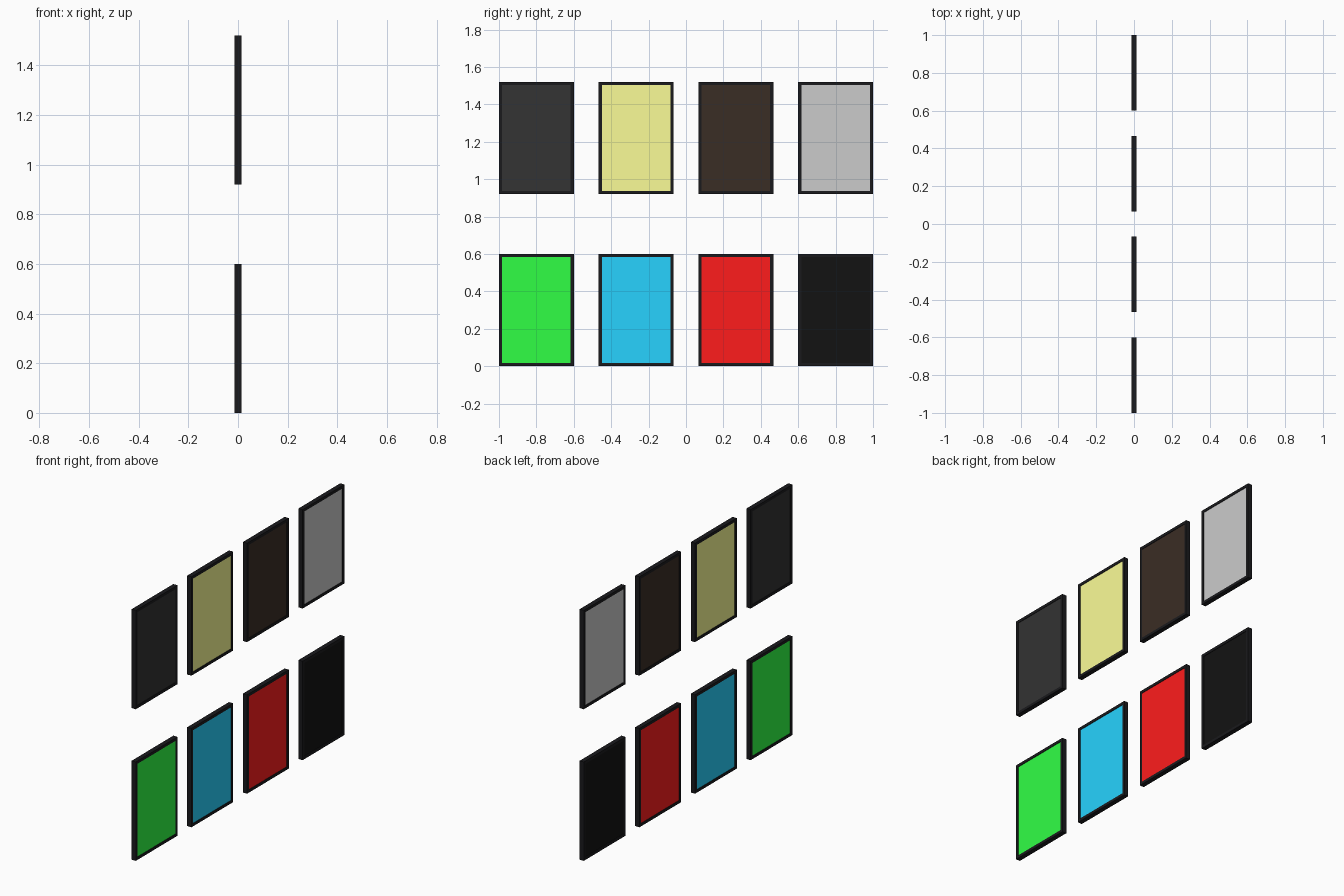
import bpy, bmesh

if "Cube" in bpy.data.objects:
    bpy.data.objects.remove(bpy.data.objects["Cube"])

W, H = 0.40, 0.60          # outer size of one panel
FRAME_D, PANE_D = 0.028, 0.022
BORDER = 0.017


def material(name, rgb):
    m = bpy.data.materials.new(name)
    m.diffuse_color = (*rgb, 1)
    m.use_nodes = True
    m.node_tree.nodes["Principled BSDF"].inputs["Base Color"].default_value = m.diffuse_color
    return m


def finish(name, bm, mat, loc):
    bmesh.ops.recalc_face_normals(bm, faces=bm.faces)
    me = bpy.data.meshes.new(name)
    bm.to_mesh(me)
    bm.free()
    me.materials.append(mat)
    ob = bpy.data.objects.new(name, me)
    ob.location = loc
    bpy.context.collection.objects.link(ob)


# Rectangular frame: four mitred bars around an opening
def frame(name, mat, loc):
    bm = bmesh.new()
    corners = [(-1, -1), (1, -1), (1, 1), (-1, 1)]
    rings = []
    for x, inset in ((-1, 0), (1, 0), (1, BORDER), (-1, BORDER)):
        rings.append([bm.verts.new((x * FRAME_D / 2, sy * (W / 2 - inset), sz * (H / 2 - inset)))
                      for sy, sz in corners])
    for r in range(4):
        a, b = rings[r], rings[(r + 1) % 4]
        for i in range(4):
            j = (i + 1) % 4
            bm.faces.new((a[i], a[j], b[j], b[i]))
    finish(name, bm, mat, loc)


# Coloured pane filling the opening
def pane(name, mat, loc):
    bm = bmesh.new()
    bmesh.ops.create_cube(bm, size=1)
    bmesh.ops.scale(bm, vec=(PANE_D, W - 2 * BORDER, H - 2 * BORDER), verts=bm.verts)
    finish(name, bm, mat, loc)


frame_mat = material("frame_dark", (0.010, 0.010, 0.012))
rows = [
    (0.30, [("green", (0.03, 1.0, 0.06)), ("blue", (0.02, 0.65, 1.0)),
            ("red", (1.0, 0.012, 0.012)), ("black", (0.006, 0.006, 0.006))]),
    (1.22, [("charcoal", (0.033, 0.033, 0.033)), ("yellow", (0.97, 0.98, 0.31)),
            ("brown", (0.042, 0.026, 0.018)), ("grey", (0.70, 0.70, 0.70))]),
]

# Two rows of four panels
for z, colours in rows:
    for i, (cname, rgb) in enumerate(colours):
        loc = (0, -0.8 + i * 1.6 / 3, z)
        frame(cname + "_frame", frame_mat, loc)
        pane(cname + "_pane", material(cname, rgb), loc)
